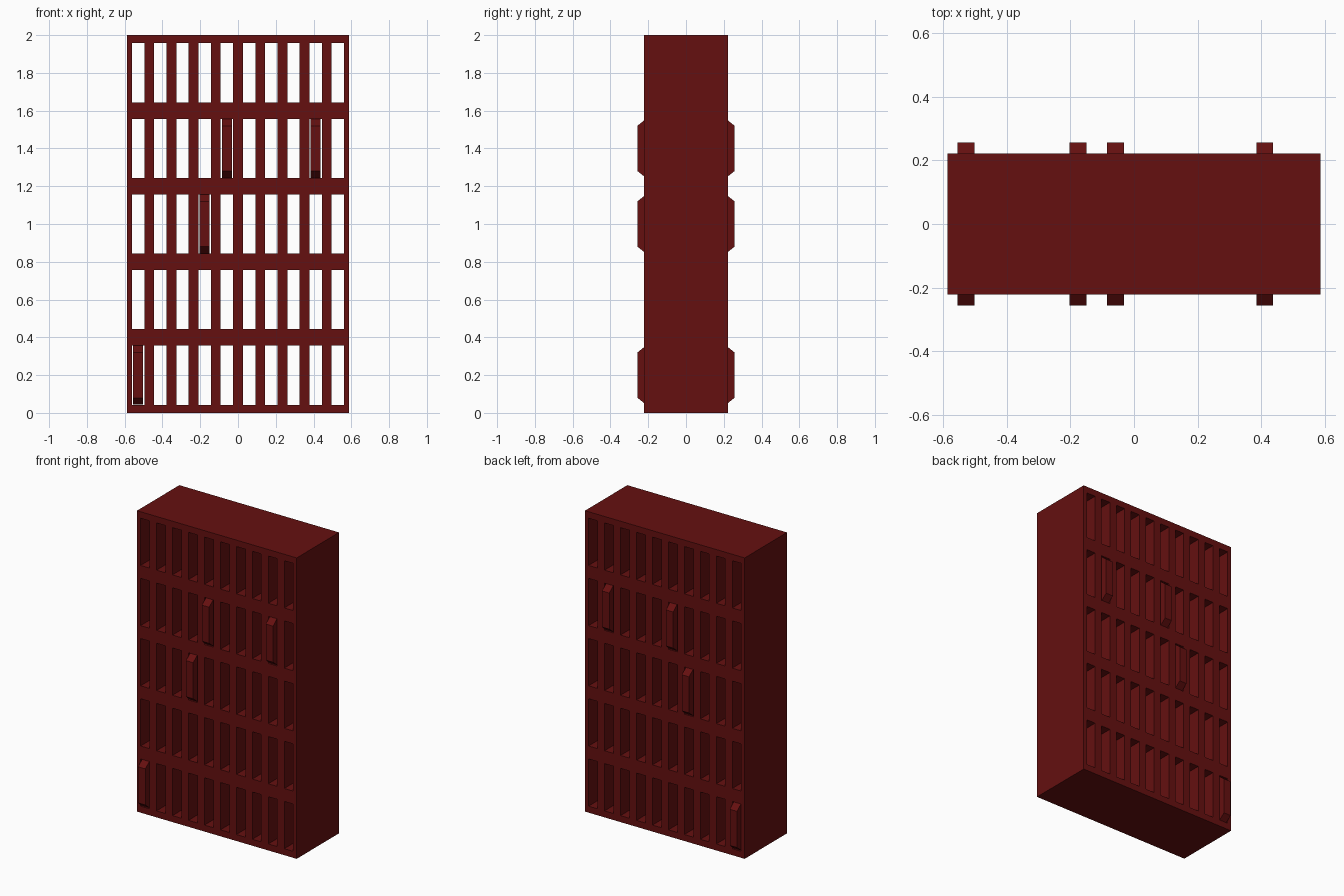
import bpy
import bmesh

if "Cube" in bpy.data.objects:
    bpy.data.objects.remove(bpy.data.objects["Cube"], do_unlink=True)

COLS, ROWS = 10, 5
HALF_W, HALF_D, HEIGHT = 0.587, 0.222, 2.0
CELL_W, CELL_H = 2 * HALF_W / COLS, HEIGHT / ROWS
WALL, SHELF = 0.026, 0.043  # half thickness of dividers and shelves

red = bpy.data.materials.new("dark_red")
red.use_nodes = True
color = (0.13, 0.005, 0.005, 1)
red.diffuse_color = color
red.node_tree.nodes["Principled BSDF"].inputs["Base Color"].default_value = color


def finish(bm, name):
    bmesh.ops.recalc_face_normals(bm, faces=bm.faces)
    mesh = bpy.data.meshes.new(name)
    bm.to_mesh(mesh)
    bm.free()
    mesh.materials.append(red)
    obj = bpy.data.objects.new(name, mesh)
    bpy.context.collection.objects.link(obj)
    return obj


def extrude(bm, faces, offset):
    result = bmesh.ops.extrude_face_region(bm, geom=faces, use_keep_orig=True)
    verts = [v for v in result["geom"] if isinstance(v, bmesh.types.BMVert)]
    bmesh.ops.translate(bm, verts=verts, vec=offset)


def cuts(start, step, count, margin):
    """Outer edges plus both sides of every opening."""
    lines = [start]
    for i in range(count):
        lines += [start + i * step + margin, start + (i + 1) * step - margin]
    return lines + [start + count * step]


# Rack: a grid with open cells, extruded through the full depth
bm = bmesh.new()
xs = cuts(-HALF_W, CELL_W, COLS, WALL)
zs = cuts(0, CELL_H, ROWS, SHELF)
grid = [[bm.verts.new((x, -HALF_D, z)) for z in zs] for x in xs]
for i in range(len(xs) - 1):
    for j in range(len(zs) - 1):
        if i % 2 and j % 2:
            continue  # opening
        bm.faces.new((grid[i][j], grid[i + 1][j],
                      grid[i + 1][j + 1], grid[i][j + 1]))
extrude(bm, bm.faces[:], (0, 2 * HALF_D, 0))
finish(bm, "rack")


# Cartridges: long bars with sloped ends, poking out of both sides
def cartridge(col, row):
    half_w, tip, root, slope = 0.0265, 0.257, 0.212, 0.036
    x = -HALF_W + (col + 0.5) * CELL_W
    low = row * CELL_H + SHELF + 0.001
    high = (row + 1) * CELL_H - SHELF - 0.001
    profile = [(-root, low), (root, low), (tip, low + slope),
               (tip, high - slope), (root, high), (-root, high),
               (-tip, high - slope), (-tip, low + slope)]
    bm = bmesh.new()
    face = bm.faces.new([bm.verts.new((x - half_w, y, z)) for y, z in profile])
    extrude(bm, [face], (2 * half_w, 0, 0))
    finish(bm, f"cartridge_{row}_{col}")


for col, row in ((0, 0), (3, 2), (4, 3), (8, 3)):
    cartridge(col, row)
